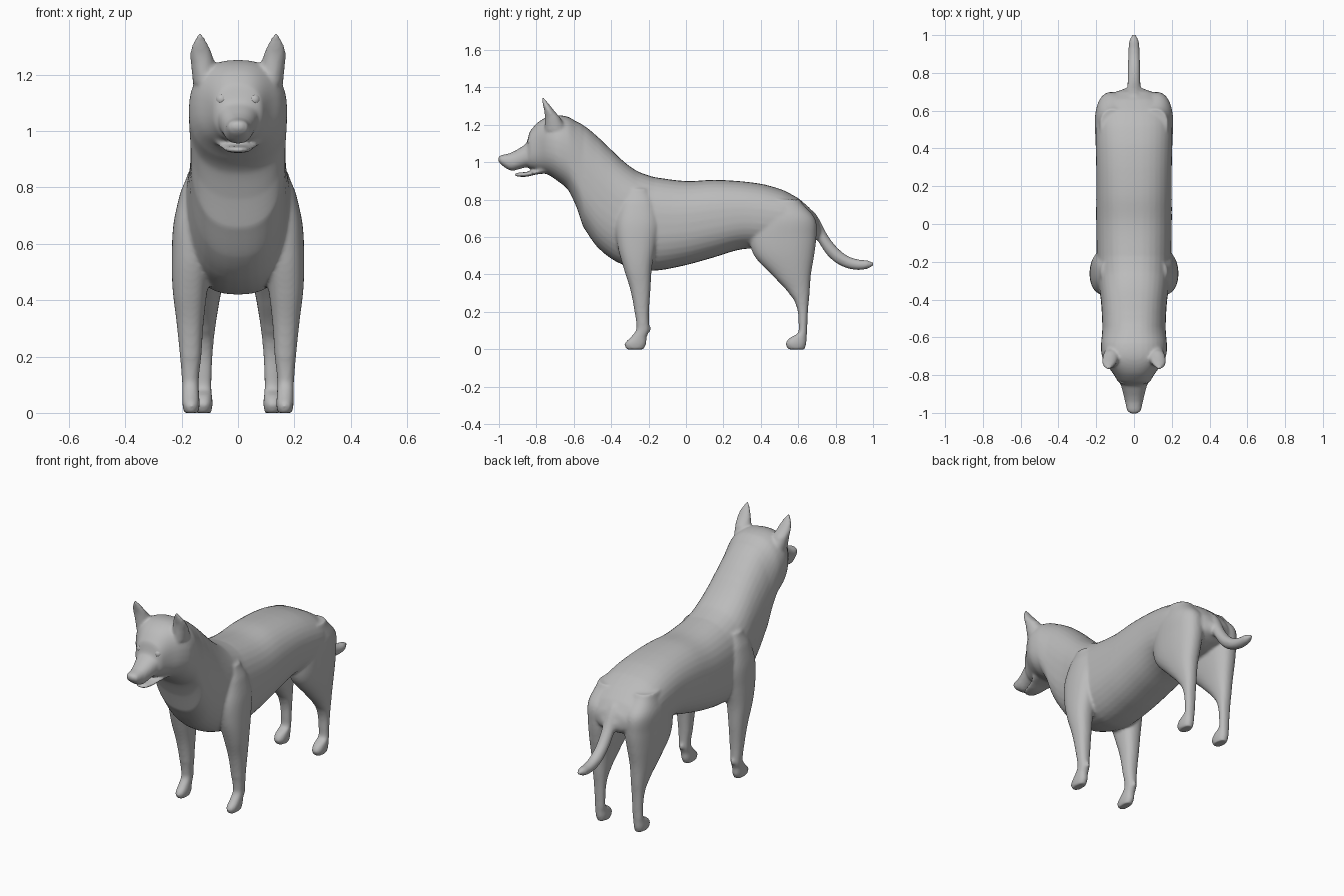
import bpy, bmesh, math
from mathutils import Vector

grey = bpy.data.materials.new("plain grey")
grey.diffuse_color = (0.5, 0.5, 0.5, 1)
bm = bmesh.new()


def spline(rows, steps=5):
    """Catmull-Rom interpolation between section rows."""
    out = []
    for i in range(len(rows) - 1):
        p = [Vector(rows[max(0, min(len(rows) - 1, i + k))]) for k in (-1, 0, 1, 2)]
        for s in range(steps):
            t = s / steps
            v = p[1] * 2 + (p[2] - p[0]) * t + (p[0] * 2 - p[1] * 5 + p[2] * 4 - p[3]) * t * t
            v += (p[1] * 3 - p[0] - p[2] * 3 + p[3]) * t ** 3
            out.append(v * 0.5)
            # keep the slicing coordinate monotonic
            out[-1][0] = p[1][0] + (p[2][0] - p[1][0]) * t
    return out + [Vector(rows[-1])]


def loft(rows, place, power=2.4, n=36):
    """Closed skin over superellipse sections (axis, a0, a1, b0, b1)."""
    rings = []
    for c, a0, a1, b0, b1 in (tuple(r) for r in spline([Vector(r) for r in rows])):
        ring = []
        for k in range(n):
            t = 2 * math.pi * k / n
            ca, sa = math.cos(t), math.sin(t)
            a = math.copysign(abs(ca) ** (2 / power), ca)
            b = math.copysign(abs(sa) ** (2 / power), sa)
            ring.append(bm.verts.new(place(c, (a0 + a1) / 2 + a * (a1 - a0) / 2,
                                           (b0 + b1) / 2 + b * (b1 - b0) / 2)))
        rings.append(ring)
    for r, q in zip(rings, rings[1:]):
        for k in range(n):
            bm.faces.new((r[k], r[(k + 1) % n], q[(k + 1) % n], q[k]))
    bm.faces.new(rings[0])
    bm.faces.new(rings[-1])


def along_y(rows, power=2.4):
    """Rows of (y, z bottom, z top, half width)."""
    loft([(y, z0, z1, -w, w) for y, z0, z1, w in rows], lambda c, a, b: (b, c, a), power)


def upright_pair(rows, power=2.3):
    """Rows of (z, y0, y1, x0, x1), built on both sides."""
    for s in (1, -1):
        loft(rows, lambda c, a, b: (s * b, a, c), power)


# head, neck and torso
along_y([
    (-0.855, 0.98, 1.10, 0.060), (-0.835, 0.965, 1.165, 0.085), (-0.79, 0.952, 1.215, 0.112),
    (-0.74, 0.935, 1.243, 0.150), (-0.69, 0.902, 1.252, 0.172), (-0.63, 0.852, 1.243, 0.174),
    (-0.585, 0.760, 1.218, 0.170), (-0.55, 0.655, 1.198, 0.168), (-0.48, 0.553, 1.143, 0.170),
    (-0.40, 0.485, 1.068, 0.176), (-0.33, 0.45, 1.002, 0.186), (-0.26, 0.43, 0.952, 0.194),
    (-0.17, 0.42, 0.921, 0.198), (0.0, 0.45, 0.900, 0.200), (0.15, 0.492, 0.906, 0.200),
    (0.30, 0.535, 0.898, 0.200), (0.42, 0.535, 0.881, 0.203), (0.52, 0.54, 0.851, 0.203),
    (0.60, 0.55, 0.808, 0.188), (0.66, 0.57, 0.757, 0.150), (0.70, 0.59, 0.705, 0.095),
    (0.72, 0.61, 0.66, 0.045)])

# upper muzzle with nose
along_y([
    (-1.004, 1.005, 1.03, 0.018), (-0.99, 0.988, 1.038, 0.036), (-0.96, 0.966, 1.044, 0.043),
    (-0.93, 0.955, 1.054, 0.050), (-0.88, 0.967, 1.082, 0.062), (-0.83, 0.978, 1.115, 0.078),
    (-0.76, 0.985, 1.14, 0.105)], 2.3)

# lower jaw
along_y([
    (-0.917, 0.928, 0.938, 0.018), (-0.90, 0.923, 0.944, 0.036), (-0.85, 0.923, 0.949, 0.050),
    (-0.80, 0.935, 0.960, 0.066), (-0.74, 0.94, 0.99, 0.085)], 2.3)

# tail
along_y([
    (0.66, 0.64, 0.75, 0.06), (0.70, 0.585, 0.715, 0.040), (0.75, 0.51, 0.622, 0.034),
    (0.80, 0.463, 0.552, 0.033), (0.86, 0.434, 0.502, 0.032), (0.92, 0.424, 0.481, 0.030),
    (0.97, 0.430, 0.476, 0.025), (1.003, 0.446, 0.464, 0.011)], 2)

# front legs
upright_pair([
    (0.0, -0.32, -0.225, 0.14, 0.192), (0.03, -0.328, -0.212, 0.136, 0.197),
    (0.065, -0.295, -0.21, 0.138, 0.197), (0.10, -0.268, -0.197, 0.139, 0.198),
    (0.13, -0.265, -0.198, 0.138, 0.20), (0.20, -0.275, -0.198, 0.130, 0.206),
    (0.32, -0.298, -0.19, 0.122, 0.218), (0.44, -0.335, -0.182, 0.108, 0.232),
    (0.55, -0.365, -0.16, 0.09, 0.235), (0.67, -0.375, -0.14, 0.08, 0.229),
    (0.78, -0.35, -0.16, 0.08, 0.205), (0.86, -0.31, -0.2, 0.08, 0.175)])

# hind legs
upright_pair([
    (0.0, 0.545, 0.635, 0.095, 0.152), (0.03, 0.533, 0.643, 0.09, 0.158),
    (0.06, 0.553, 0.645, 0.092, 0.156), (0.085, 0.598, 0.647, 0.094, 0.153),
    (0.14, 0.602, 0.649, 0.093, 0.153), (0.22, 0.594, 0.653, 0.089, 0.158),
    (0.29, 0.557, 0.660, 0.082, 0.167), (0.40, 0.458, 0.668, 0.065, 0.187),
    (0.50, 0.365, 0.685, 0.045, 0.201), (0.60, 0.34, 0.697, 0.03, 0.206),
    (0.70, 0.37, 0.69, 0.03, 0.206), (0.80, 0.43, 0.61, 0.04, 0.18)])

# dewclaws
upright_pair([(0.095, -0.205, -0.19, 0.16, 0.175), (0.112, -0.215, -0.184, 0.157, 0.178),
              (0.13, -0.215, -0.195, 0.16, 0.175)], 2)

# ears
upright_pair([
    (1.17, -0.755, -0.64, 0.075, 0.160), (1.24, -0.755, -0.672, 0.082, 0.167),
    (1.27, -0.757, -0.70, 0.091, 0.169), (1.30, -0.763, -0.724, 0.102, 0.165),
    (1.33, -0.770, -0.747, 0.118, 0.150), (1.346, -0.772, -0.758, 0.130, 0.141)], 2)

bmesh.ops.recalc_face_normals(bm, faces=bm.faces)
mesh = bpy.data.meshes.new("dog_body")
bm.to_mesh(mesh)
bm.free()
body = bpy.data.objects.new("dog_body", mesh)
bpy.context.collection.objects.link(body)

# blend the parts into one smooth skin
remesh = body.modifiers.new("blend", 'REMESH')
remesh.mode = 'VOXEL'
remesh.voxel_size = 0.008
smooth = body.modifiers.new("relax", 'SMOOTH')
smooth.factor = 0.5
smooth.iterations = 6
bpy.context.view_layer.update()
skin = bpy.data.meshes.new_from_object(
    body.evaluated_get(bpy.context.evaluated_depsgraph_get()))
body.modifiers.clear()
body.data = skin
skin.materials.clear()
skin.materials.append(grey)
skin.polygons.foreach_set("use_smooth", [True] * len(skin.polygons))
bpy.context.view_layer.update()

# eyes set into the face
for side, s in (("left", 1), ("right", -1)):
    hit, loc, normal, _ = body.ray_cast((s * 0.063, -2, 1.115), (0, 1, 0))
    if hit:
        bpy.ops.mesh.primitive_uv_sphere_add(segments=20, ring_count=12, radius=0.022,
                                             location=loc - normal * 0.017)
        eye = bpy.context.object
        eye.name = side + "_eye"
        eye.data.materials.append(grey)
        bpy.ops.object.shade_smooth()
